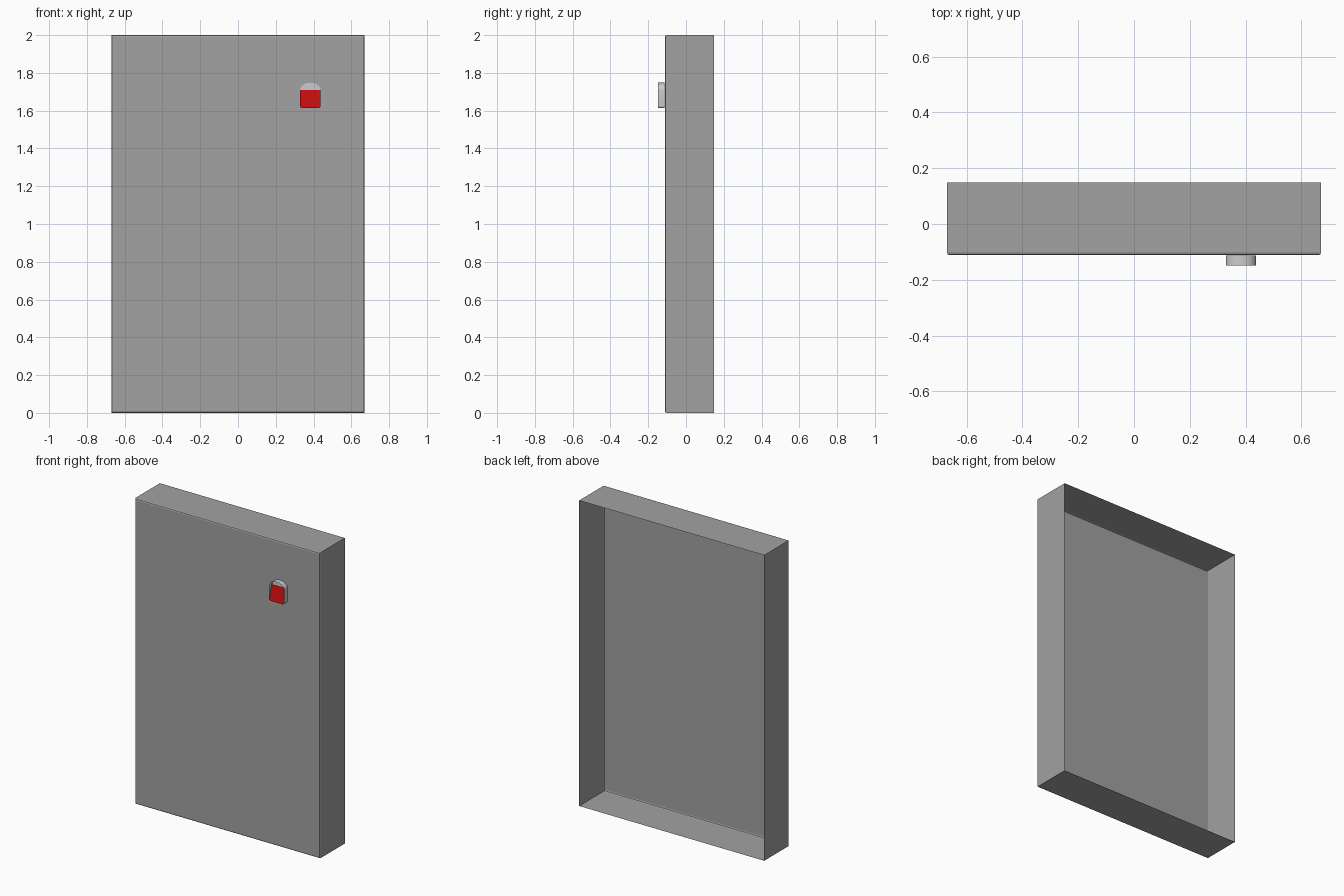
import bpy, bmesh, math

if "Cube" in bpy.data.objects:
    bpy.data.objects.remove(bpy.data.objects["Cube"])


def material(name, rgb):
    m = bpy.data.materials.new(name)
    m.diffuse_color = (*rgb, 1)
    m.use_nodes = True
    m.node_tree.nodes["Principled BSDF"].inputs["Base Color"].default_value = m.diffuse_color
    return m


def finish(bm, name, mat=None):
    me = bpy.data.meshes.new(name)
    bm.to_mesh(me)
    bm.free()
    ob = bpy.data.objects.new(name, me)
    bpy.context.collection.objects.link(ob)
    if mat:
        me.materials.append(mat)
    return ob


# Door panel: open-backed tray with a small bevel round the front face
W, FRONT, BACK, H = 0.67, -0.112, 0.148, 2.0
bm = bmesh.new()
bmesh.ops.create_cube(bm, size=1)
for v in bm.verts:
    v.co = (v.co.x * 2 * W, FRONT if v.co.y < 0 else BACK, (v.co.z + 0.5) * H)
bm.normal_update()
bmesh.ops.delete(bm, geom=[f for f in bm.faces if f.normal.y > 0.9], context='FACES')
front_edges = [e for e in bm.edges if all(v.co.y < 0 for v in e.verts)]
bmesh.ops.bevel(bm, geom=front_edges, offset=0.009, segments=2, profile=0.5, affect='EDGES')
finish(bm, "door_panel", material("dark_grey", (0.36, 0.36, 0.36)))

# Latch outline in x, z: arched top, slightly rounded bottom corners
CX, R, BOTTOM, SPRING, TOP, CORNER = 0.383, 0.054, 1.613, 1.71, 1.748, 0.012
RIM = -0.148


def arc(cx, cz, rx, rz, a0, a1, n):
    return [(cx + rx * math.cos(math.radians(a0 + (a1 - a0) * i / n)),
             cz + rz * math.sin(math.radians(a0 + (a1 - a0) * i / n))) for i in range(n + 1)]


lower = (arc(CX - R + CORNER, BOTTOM + CORNER, CORNER, CORNER, 180, 270, 4)
         + arc(CX + R - CORNER, BOTTOM + CORNER, CORNER, CORNER, 270, 360, 4))
outline = lower + arc(CX, SPRING, R, TOP - SPRING, 0, 180, 16)

# Latch housing: open-fronted cup
bm = bmesh.new()
back = [bm.verts.new((x, FRONT - 0.001, z)) for x, z in outline]
rim = [bm.verts.new((x, RIM, z)) for x, z in outline]
bm.faces.new(back)
for i in range(len(back)):
    j = (i + 1) % len(back)
    bm.faces.new((back[i], rim[i], rim[j], back[j]))
housing = finish(bm, "latch_housing", material("light_grey", (0.8, 0.8, 0.8)))

# Latch flap: sloping inwards towards its top
bm = bmesh.new()
flap = lower + [(CX + R, SPRING), (CX - R, SPRING)]
bm.faces.new([bm.verts.new((x, RIM + 0.027 * (z - BOTTOM) / (SPRING - BOTTOM), z)) for x, z in flap])
finish(bm, "latch_flap", material("red", (0.55, 0.004, 0.004)))

# Soft shading on the housing wall
bpy.context.view_layer.objects.active = housing
housing.select_set(True)
bpy.ops.object.shade_smooth_by_angle(angle=math.radians(35))
